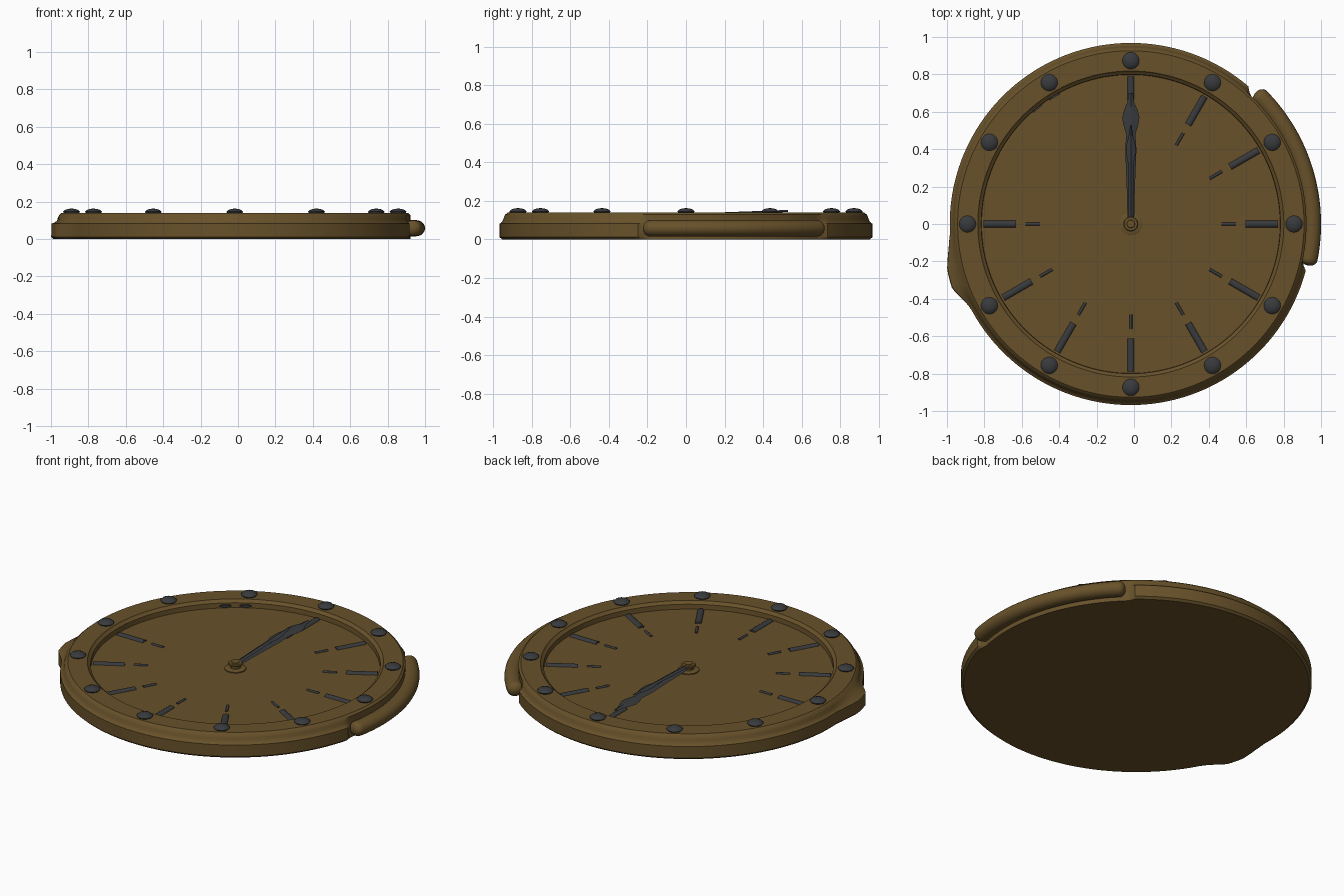
import bpy, bmesh, math
from mathutils import Matrix

cube = bpy.data.objects.get("Cube")
if cube:
    bpy.data.objects.remove(cube)

CX = -0.017     # centre of the dial
FLOOR = 0.096   # height of the recessed face
TOP = 0.14      # height of the bezel


def material(name, rgb):
    m = bpy.data.materials.new(name)
    m.use_nodes = True
    m.diffuse_color = (*rgb, 1)
    m.node_tree.nodes["Principled BSDF"].inputs["Base Color"].default_value = (*rgb, 1)
    return m


BRONZE = material("bronze brown", (0.138, 0.083, 0.023))
DARK = material("dark grey", (0.04, 0.042, 0.046))


def finish(bm, name, mat, angle=30):
    bmesh.ops.remove_doubles(bm, verts=bm.verts, dist=1e-5)
    bmesh.ops.recalc_face_normals(bm, faces=bm.faces)
    mesh = bpy.data.meshes.new(name)
    bm.to_mesh(mesh)
    bm.free()
    mesh.materials.append(mat)
    ob = bpy.data.objects.new(name, mesh)
    ob.location.x = CX
    bpy.context.collection.objects.link(ob)
    bpy.ops.object.select_all(action='DESELECT')
    ob.select_set(True)
    bpy.context.view_layer.objects.active = ob
    bpy.ops.object.shade_smooth_by_angle(angle=math.radians(angle))


def lathe(name, profile, mat, steps=48, reshape=None, at=(0, 0)):
    """Turn an (r, z) profile about the vertical axis; reshape may alter r by angle."""
    bm = bmesh.new()
    rings = []
    for i in range(steps):
        deg = 360 * i / steps
        a = math.radians(deg)
        ring = []
        for r, z in profile:
            if reshape:
                r = reshape(r, z, deg)
            ring.append(bm.verts.new((at[0] + r * math.cos(a), at[1] + r * math.sin(a), z)))
        rings.append(ring)
    for i, ring in enumerate(rings):
        nxt = rings[(i + 1) % steps]
        for j in range(len(profile) - 1):
            bm.faces.new((ring[j], nxt[j], nxt[j + 1], ring[j + 1]))
    bmesh.ops.dissolve_degenerate(bm, dist=1e-6, edges=bm.edges)
    finish(bm, name, mat)


def ramp(x, pts):
    """Piecewise linear lookup."""
    for (x0, y0), (x1, y1) in zip(pts, pts[1:]):
        if x0 <= x <= x1:
            return y0 + (y1 - y0) * (x - x0) / (x1 - x0)
    return 0


# Case: groove for the side bar on one side, small bulge on the other
def case_shape(r, z, deg):
    if r < 0.93 or z > 0.12:
        return r
    d = deg - 360 if deg > 300 else deg
    groove = ramp(d, [(-15, 0), (-12.5, 1), (47.5, 1), (49, 0)])
    bulge = ramp(d, [(183, 0), (188, 0.016), (194, 0.044), (200, 0.048), (205, 0.01), (208, 0)])
    return r + groove * (min(r, 0.938) - r) + bulge * min(1, (0.12 - z) / 0.04)


lathe("case", [(0, 0), (0.955, 0), (0.968, 0.012), (0.968, 0.082), (0.957, 0.09),
               (0.95, 0.1), (0.946, 0.115), (0.939, 0.129), (0.926, TOP),
               (0.818, TOP), (0.813, 0.133), (0.8, 0.125), (0.798, FLOOR), (0, FLOOR)],
      BRONZE, 240, case_shape)

# Side bar: an oval tube along the rim with rounded ends
bm = bmesh.new()
R, START, END, N, SIDES = 0.97, -13.2, 46.5, 48, 20
HALF_W, HALF_H = 0.047, 0.043
rings = []
for i in range(N + 1):
    t = (1 - math.cos(math.pi * i / N)) / 2
    a = math.radians(START + (END - START) * t)
    gap = min(t, 1 - t) * math.radians(END - START) * R
    s = math.sqrt(max(0, 1 - max(0, 1 - gap / 0.035) ** 2))
    ring = []
    for k in range(SIDES):
        b = 2 * math.pi * k / SIDES
        r = R + s * HALF_W * math.cos(b)
        ring.append(bm.verts.new((r * math.cos(a), r * math.sin(a),
                                  0.058 + s * HALF_H * math.sin(b))))
    rings.append(ring)
for p, q in zip(rings, rings[1:]):
    for k in range(SIDES):
        n = (k + 1) % SIDES
        bm.faces.new((p[k], q[k], q[n], p[n]))
finish(bm, "side_bar", BRONZE, 60)

# Studs around the bezel
for h in range(12):
    a = math.radians(90 - 30 * h)
    lathe(f"stud_{h}", [(0, 0.13), (0.036, 0.13), (0.045, 0.146), (0.036, 0.155),
                        (0.02, 0.161), (0, 0.163)], DARK, 20,
          at=(0.873 * math.cos(a), 0.873 * math.sin(a)))


def rod(name, deg, r0, r1, width, height, z):
    """Rounded rod lying along a spoke of the dial."""
    bm = bmesh.new()
    bmesh.ops.create_cone(bm, cap_ends=True, segments=12, radius1=0.5, radius2=0.5, depth=1)
    bmesh.ops.rotate(bm, matrix=Matrix.Rotation(math.pi / 2, 3, 'Y'), verts=bm.verts)
    bmesh.ops.scale(bm, vec=(r1 - r0, width, height), verts=bm.verts)
    bmesh.ops.translate(bm, vec=((r0 + r1) / 2, 0, z), verts=bm.verts)
    bmesh.ops.rotate(bm, matrix=Matrix.Rotation(math.radians(deg), 3, 'Z'), verts=bm.verts)
    finish(bm, name, DARK, 40)


# Hour markers: long outer rod and short inner rod
for h in range(10):
    deg = 90 - 30 * h
    rod(f"outer_marker_{h}", deg, 0.613, 0.788, 0.036, 0.022, FLOOR)
    rod(f"inner_marker_{h}", deg, 0.485, 0.562, 0.016, 0.016, FLOOR)
# The last two markers lie against the inner wall
for i, deg in enumerate((121, 129)):
    rod(f"wall_marker_{i}", deg, 0.79, 0.81, 0.066, 0.014, 0.109)

# Centre hub
lathe("hub", [(0, FLOOR), (0.06, FLOOR), (0.06, 0.102), (0.052, 0.106), (0.03, 0.106),
              (0.026, 0.11), (0.026, 0.122), (0.04, 0.124), (0.04, 0.132),
              (0.035, 0.136), (0.022, 0.136), (0.02, 0.139), (0, 0.14)], BRONZE, 32)


# Hands: ridged blades built from (distance, half width) stations
def hand(name, stations, z0, tilt):
    bm = bmesh.new()
    rows = []
    for y, w in stations:
        z = z0 + tilt * y
        rows.append([bm.verts.new(c) for c in
                     ((-w, y, z), (0, y, z + 0.008), (w, y, z), (0, y, z - 0.003))])
    for p, q in zip(rows, rows[1:]):
        for k in range(4):
            n = (k + 1) % 4
            bm.faces.new((p[k], p[n], q[n], q[k]))
    bm.faces.new(rows[0])
    bm.faces.new(rows[-1])
    finish(bm, name, DARK, 20)


hand("minute_hand", [(0.035, 0.018), (0.2, 0.022), (0.4, 0.03), (0.48, 0.024), (0.53, 0.04),
                     (0.57, 0.046), (0.61, 0.036), (0.65, 0.018), (0.7, 0.012)], 0.115, 0.005)
hand("hour_hand", [(0.035, 0.015), (0.2, 0.016), (0.32, 0.014), (0.37, 0.025), (0.42, 0.024),
                   (0.47, 0.012), (0.53, 0.004)], 0.126, 0.037)
